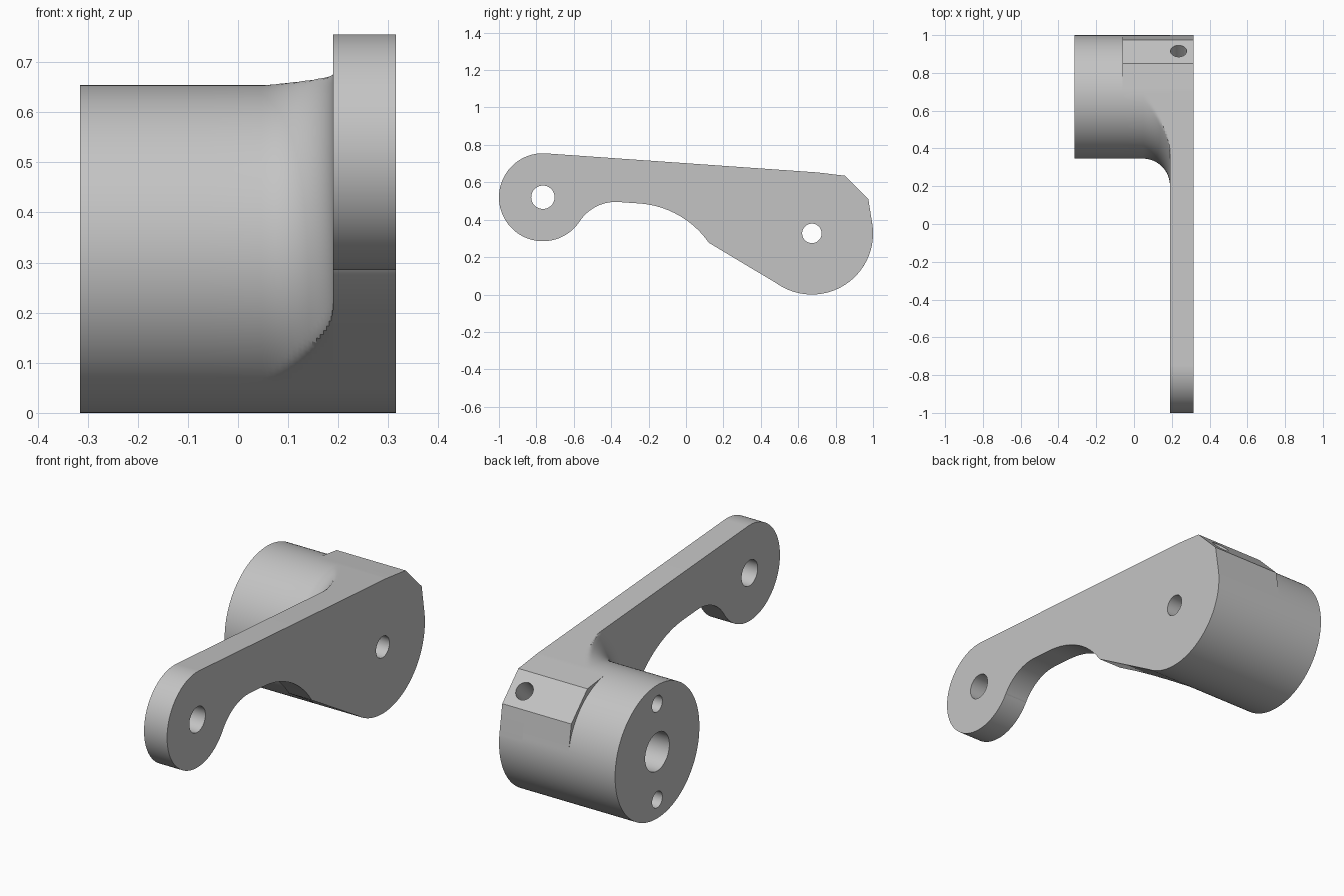
import bpy
import bmesh
from math import radians, degrees, cos, sin, sqrt, atan2
from mathutils import Vector

if "Cube" in bpy.data.objects:
    bpy.data.objects.remove(bpy.data.objects["Cube"], do_unlink=True)

# Main dimensions: hub axis and pivot are (y, z) positions
HUB, HUB_R = Vector((0.673, 0.327)), 0.327
PIVOT, PIVOT_R = Vector((-0.765, 0.52)), 0.235
LEFT, RIGHT = 0.315, -0.315
ARM_INNER = 0.19
BLOCK_START = -0.06
FILLET = 0.143
CORNERS = [Vector((0.975, 0.51)), Vector((0.85, 0.635))]

grey = bpy.data.materials.new("machined_grey")
grey.use_nodes = True
grey.diffuse_color = (0.55, 0.55, 0.55, 1)
grey.node_tree.nodes["Principled BSDF"].inputs["Base Color"].default_value = (0.55, 0.55, 0.55, 1)


def arc(centre, r, start, end):
    n = max(2, int(abs(end - start) / 2))
    angles = [radians(start + (end - start) * i / n) for i in range(n + 1)]
    return [Vector((centre[0] + r * cos(a), centre[1] + r * sin(a))) for a in angles]


def loft(name, rings):
    """Skin a list of equal-length rings and close both ends."""
    bm = bmesh.new()
    rows = [[bm.verts.new(p) for p in ring] for ring in rings]
    n = len(rows[0])
    for a, b in zip(rows, rows[1:]):
        for i in range(n):
            j = (i + 1) % n
            bm.faces.new((a[i], a[j], b[j], b[i]))
    bm.faces.new(rows[0])
    bm.faces.new(rows[-1])
    bmesh.ops.remove_doubles(bm, verts=bm.verts, dist=1e-5)
    bmesh.ops.recalc_face_normals(bm, faces=bm.faces)
    mesh = bpy.data.meshes.new(name)
    bm.to_mesh(mesh)
    bm.free()
    mesh.materials.append(grey)
    obj = bpy.data.objects.new(name, mesh)
    bpy.context.collection.objects.link(obj)
    return obj


def drill(target, start, end, r):
    """Cut a round hole between two points."""
    start, end = Vector(start), Vector(end)
    axis = end - start
    bpy.ops.mesh.primitive_cylinder_add(vertices=48, radius=r, depth=axis.length,
                                        location=(start + end) / 2)
    cutter = bpy.context.object
    cutter.name = "hole_cutter"
    cutter.hide_render = True
    cutter.rotation_euler = axis.to_track_quat('Z', 'Y').to_euler()
    cutter.data.materials.append(grey)
    mod = target.modifiers.new("hole", 'BOOLEAN')
    mod.operation, mod.solver, mod.object = 'DIFFERENCE', 'EXACT', cutter
    bpy.context.view_layer.update()
    bpy.context.view_layer.objects.active = target
    bpy.ops.object.modifier_apply(modifier=mod.name)
    bpy.data.objects.remove(cutter, do_unlink=True)


# Side outline: hub end, chamfered corner, pivot end, curved underside
outline = arc(HUB, HUB_R, 235, 367.1) + CORNERS + arc(HUB, HUB_R, 82.9, 86.05)
outline += arc(PIVOT, PIVOT_R, 86.05, 326.6)
outline += arc((-0.375, 0.263), 0.232, 146.6, 86.05)
outline += arc((-0.284, -0.008), 0.496, 86.05, 35)

arm = loft("lever_arm", [[(x, p.x, p.y) for p in outline] for x in (ARM_INNER, LEFT)])


def reach(a):
    """Distance from the hub axis to the outline along an angle."""
    d, best = Vector((cos(a), sin(a))), 9.0
    for p, q in zip(outline, outline[1:] + outline[:1]):
        e, w = q - p, p - HUB
        det = d.x * e.y - d.y * e.x
        if abs(det) < 1e-9:
            continue
        t = (w.x * e.y - w.y * e.x) / det
        s = (w.x * d.y - w.y * d.x) / det
        if t > 0 and -1e-5 <= s <= 1 + 1e-5:
            best = min(best, t)
    return best


# Hub: cylinder, corner block, and a fillet trimmed by the arm outline
angles = [radians(i * 2) for i in range(180)]
angles += [atan2((c - HUB).y, (c - HUB).x) for c in CORNERS]
angles.sort()
limits = [reach(a) for a in angles]


def hub_ring(x, blocked):
    dx = max(0, x - (ARM_INNER - FILLET))
    flare = HUB_R + FILLET - sqrt(max(0, FILLET ** 2 - dx ** 2))
    ring = []
    for a, limit in zip(angles, limits):
        r = HUB_R
        if blocked:
            in_block = degrees(a) <= 86.05
            r = max(HUB_R, limit if in_block else min(flare, limit))
        ring.append((x, HUB.x + r * cos(a), HUB.y + r * sin(a)))
    return ring


STEPS = 18
rings = [hub_ring(RIGHT, False), hub_ring(BLOCK_START, False), hub_ring(BLOCK_START, True)]
for i in range(STEPS + 1):
    rings.append(hub_ring(ARM_INNER - FILLET + FILLET * sin(radians(90 * i / STEPS)), True))
hub = loft("hub", rings)

# Hub bore, wider on the right side, with two pin holes
for part in (hub, arm):
    drill(part, (-0.5, *HUB), (0.5, *HUB), 0.052)
drill(hub, (-0.5, *HUB), (0.1, *HUB), 0.094)
for side in (-1, 1):
    z = HUB.y + side * 0.235
    drill(hub, (-0.5, HUB.x, z), (-0.1, HUB.x, z), 0.04)

# Pivot hole and set screw hole through the chamfer
drill(arm, (0, *PIVOT), (0.5, *PIVOT), 0.0625)
drill(arm, (0.236, *HUB), (0.236, HUB.x + 0.4, HUB.y + 0.4), 0.043)

# Smooth the curved walls, keep edges crisp
bpy.ops.object.select_all(action='DESELECT')
for part in (arm, hub):
    part.select_set(True)
bpy.context.view_layer.objects.active = arm
bpy.ops.object.shade_smooth_by_angle(angle=radians(25))
